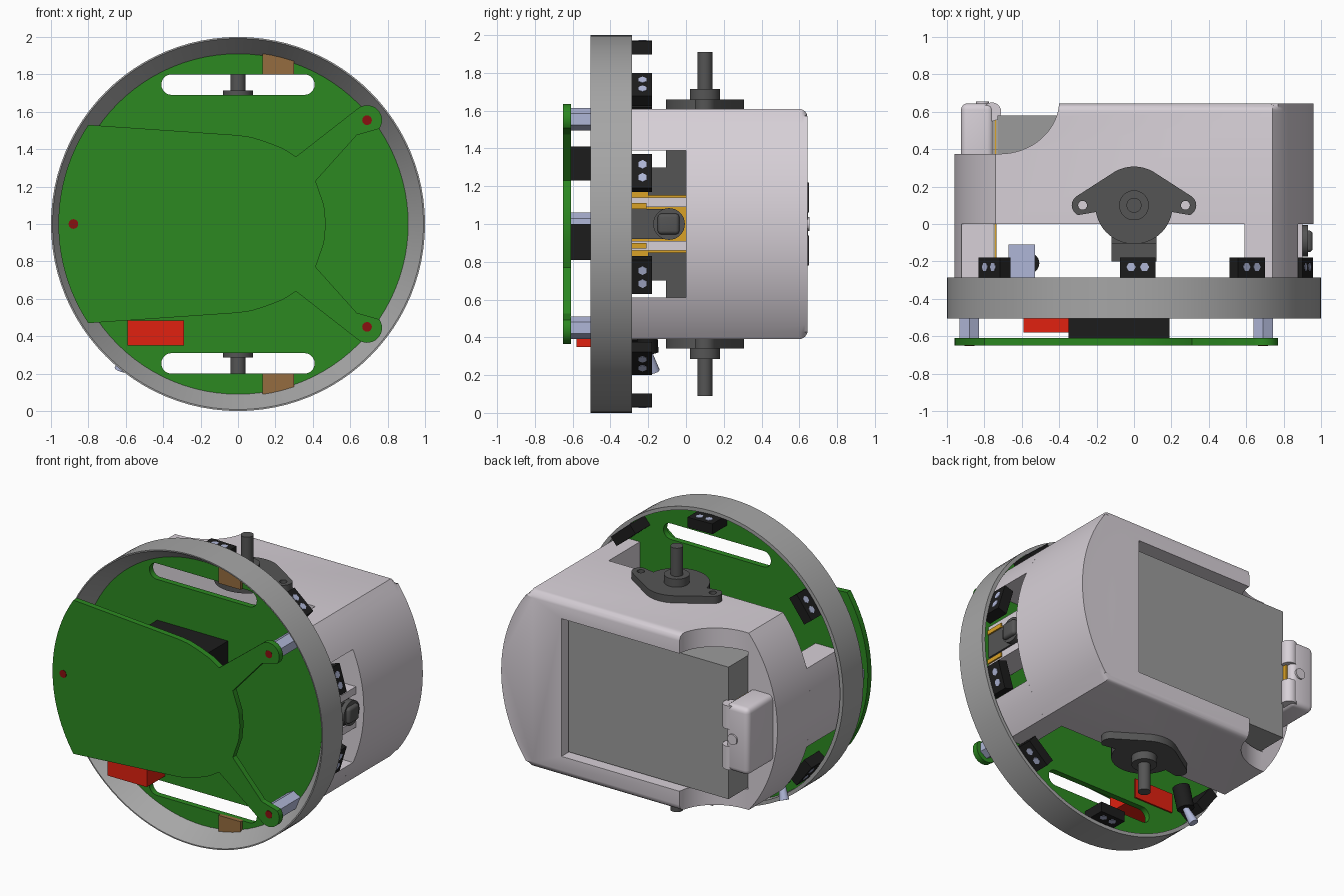
import bpy, bmesh
from math import sin, cos, pi, radians, degrees, asin
from mathutils import Vector, Matrix

if "Cube" in bpy.data.objects:
    bpy.data.objects.remove(bpy.data.objects["Cube"])

COL = dict(green=(.025, .25, .015), lilac=(.68, .63, .68), ring=(.38, .38, .38),
           dark=(.09, .09, .09), black=(.012, .012, .012), red=(.75, .015, .005),
           steel=(.43, .47, .68), orange=(.7, .36, .02), brown=(.3, .15, .05),
           cell=(.33, .33, .33), crimson=(.25, .005, .005))
MATS = {}
for k, c in COL.items():
    MATS[k] = bpy.data.materials.new(k)
    MATS[k].diffuse_color = (*c, 1)


def smooth(ob):
    bpy.ops.object.select_all(action='DESELECT')
    bpy.context.view_layer.objects.active = ob
    ob.select_set(True)
    bpy.ops.object.shade_smooth_by_angle(angle=radians(30))


def finish(name, bm, mat):
    bmesh.ops.recalc_face_normals(bm, faces=bm.faces)
    me = bpy.data.meshes.new(name)
    bm.to_mesh(me)
    bm.free()
    ob = bpy.data.objects.new(name, me)
    bpy.context.collection.objects.link(ob)
    me.materials.append(MATS[mat])
    smooth(ob)
    return ob


def prism(name, pts, axis, lo, hi, mat, bevel=0):
    """Extrude an (x,z) outline along y, or an (x,y) outline along z."""
    bm = bmesh.new()
    put = (lambda p, d: (p[0], d, p[1])) if axis == 'y' else (lambda p, d: (p[0], p[1], d))
    a = [bm.verts.new(put(p, lo)) for p in pts]
    b = [bm.verts.new(put(p, hi)) for p in pts]
    n = len(pts)
    bm.faces.new(a)
    bm.faces.new(b)
    for i in range(n):
        bm.faces.new((a[i], a[(i + 1) % n], b[(i + 1) % n], b[i]))
    if bevel:
        bs = set(b)
        es = [e for e in bm.edges if e.verts[0] in bs and e.verts[1] in bs]
        bmesh.ops.bevel(bm, geom=es, offset=bevel, segments=4, profile=.5, affect='EDGES')
    return finish(name, bm, mat)


def box(name, x, y, z, mat, m=None, bevel=0):
    bm = bmesh.new()
    bmesh.ops.create_cube(bm, size=1)
    bmesh.ops.transform(bm, verts=bm.verts, matrix=Matrix.Translation(
        ((x[0] + x[1]) / 2, (y[0] + y[1]) / 2, (z[0] + z[1]) / 2))
        @ Matrix.Diagonal((x[1] - x[0], y[1] - y[0], z[1] - z[0], 1)))
    if bevel:
        bmesh.ops.bevel(bm, geom=bm.edges[:], offset=bevel, segments=4, profile=.5, affect='EDGES')
    if m:
        bm.transform(m)
    return finish(name, bm, mat)


def rod(name, p, q, r, mat, n=32, r2=None):
    p, q = Vector(p), Vector(q)
    bm = bmesh.new()
    bmesh.ops.create_cone(bm, cap_ends=True, segments=n, radius1=r,
                          radius2=r if r2 is None else r2, depth=(q - p).length)
    bm.transform(Matrix.Translation((p + q) / 2) @ (q - p).to_track_quat('Z', 'Y').to_matrix().to_4x4())
    return finish(name, bm, mat)


def arc(cx, cy, rx, ry, a0, a1, n):
    return [(cx + rx * cos(radians(a0 + (a1 - a0) * i / n)),
             cy + ry * sin(radians(a0 + (a1 - a0) * i / n))) for i in range(n + 1)]


def cut(ob, *cutters):
    bpy.context.view_layer.objects.active = ob
    for c in cutters:
        md = ob.modifiers.new('cut', 'BOOLEAN')
        md.operation, md.solver, md.object = 'DIFFERENCE', 'EXACT', c
        bpy.ops.object.modifier_apply(modifier=md.name)
        bpy.data.objects.remove(c)
    smooth(ob)


def rim(z):
    """Angle on the body's round end at a height above its centre."""
    return degrees(asin(z / .96))


# outer ring with a funnel-shaped front
bm = bmesh.new()
prof = [(.992, -.505), (1, -.505), (1, -.285), (.975, -.285), (.975, -.385), (.91, -.385)]
N = 96
rows = [[bm.verts.new((r * cos(2 * pi * i / N), y, 1 + r * sin(2 * pi * i / N))) for r, y in prof]
        for i in range(N)]
for i in range(N):
    for j in range(6):
        k = (j + 1) % 6
        bm.faces.new((rows[i][j], rows[i][k], rows[(i + 1) % N][k], rows[(i + 1) % N][j]))
finish('bumper_ring', bm, 'ring')

# main circuit board with wheel slots
board = prism('main_board', arc(0, 1, .975, .975, 0, 360, 96)[:-1], 'y', -.38, -.34, 'green')
cut(board, *[prism('slot', arc(.355, z, .055, .055, -90, 90, 10) + arc(-.355, z, .055, .055, 90, 270, 10),
                   'y', -.5, -.1, 'green') for z in (1.745, .255)])

# front circuit board: half outline mirrored about z = 1
half = [(.47, 0), (.46, .1), (.415, .23), (.635, .475)]
half += arc(.69, .555, .08, .08, -35, 125, 14)
half += [(.31, .36), (.24, .405), (.15, .44), (.07, .465), (0, .475), (-.8, .53)]
half += arc(0, 0, .96, .96, 180 - rim(.53), 180, 14)
outline = [(x, 1 + z) for x, z in half] + [(x, 1 - z) for x, z in half[-2:0:-1]]
prism('front_board', outline, 'y', -.65, -.61, 'green')

# hex standoffs and screws
for x, z in ((-.88, 1), (.69, 1.555), (.69, .45)):
    rod('standoff', (x, -.612, z), (x, -.37, z), .06, 'steel', 6)
    rod('standoff_screw', (x, -.652, z), (x, -.6, z), .026, 'crimson', 16)

# board components
for z in ((.81, 1), (1.23, 1.41)):
    box('pin_header', (-.35, .19), (-.612, -.37), z, 'black')
box('red_connector', (-.59, -.29), (-.58, -.33), (.35, .485), 'red')
for z in ((1.8, 1.91), (.09, .2)):
    box('brown_pad', (.13, .3), (-.4, -.37), z, 'brown')
box('power_plug', (-.67, -.53), (-.35, -.11), (.93, 1.07), 'steel')

# edge sensors, each with two lenses
for ang in (88.8, -88.8, 49.6, -49.6, 16.8, -16.8, 143, -143):
    m = Matrix.Translation((0, 0, 1)) @ Matrix.Rotation(-radians(ang), 4, 'Y')
    box('edge_sensor', (.9, .97), (-.345, -.18), (-.095, .095), 'black', m)
    for s in (-.036, .036):
        rod('sensor_lens', m @ Vector((.94, -.23, s)), m @ Vector((.973, -.23, s)), .025, 'steel', 6)

# body shell: round-ended block with rounded back edges
a = rim(.61)
body = prism('body_shell', arc(0, 1, .96, .96, -a, a, 28) + arc(0, 1, .96, .96, 180 - a, 180 + a, 28),
             'y', 0, .643, 'lilac', .045)
cut(body,
    prism('corner_cutter', arc(-.72, .66, .32, .285, 0, -90, 16) + [(-1.3, .375), (-1.3, .9), (-.4, .9)],
          'z', 0, 2, 'lilac'),
    box('bay_cutter', (-.735, .5), (.05, .9), (.53, 1.48), 'lilac'))
box('battery', (-.73, .49), (.04, .58), (.54, 1.45), 'cell')
box('orange_strip', (-.747, -.735), (-.34, .6), (.8, 1.2), 'orange')

# latch on the left side
box('latch', (-.925, -.75), (.25, .645), (.77, 1.23), 'lilac', None, .035)
rod('latch_screw', (-.81, .6, 1), (-.81, .655, 1), .036, 'lilac', 24)
for s in (-1, 1):
    rod('latch_rib', (-.76, .6, 1 + s * .22), (-.76, .6, 1 + s * .06), .05, 'lilac', 20)

# walls joining body to board: one on the left, two corners on the right
al = rim(.27)
prism('left_wall', arc(0, 1, .96, .96, 180 - al, 180 + al, 20) + [(-.75, .73), (-.75, 1.27)],
      'y', -.34, .01, 'lilac')
for s in (-1, 1):
    prism('right_corner_wall', [(x, 1 + s * (z - 1)) for x, z in
                                [(.59, 1.39)] + arc(0, 1, .96, .96, rim(.39), a, 8) + [(.59, 1.61)]],
          'y', -.34, .01, 'lilac')
    box('support_frame', (.72, .9), (-.34, .01), sorted((1 + s * .09, 1 + s * .14)), 'lilac')

# rolling support on the right
box('support_post', (.76, .9), (-.34, -.1), (.92, 1.08), 'dark')
rod('support_roller', (.76, -.09, 1), (.93, -.09, 1), .084, 'dark')
box('support_tip', (.9, .955), (-.15, -.035), (.945, 1.055), 'dark', None, .02)
for z in ((.87, .9), (1.08, 1.11)):
    box('support_shim', (.75, .91), (-.34, -.21), z, 'orange')

# motors with flange, hub and shaft, top and bottom
for s in (-1, 1):
    Z = lambda v: 1 + s * v
    box('motor_block', (-.12, .12), (-.2, .01), sorted((Z(.15), Z(.3))), 'dark')
    box('motor_cover', (-.12, .12), (-.105, .01), sorted((Z(.3), Z(.39))), 'dark')
    fl = arc(.275, .1, .058, .058, -65, 60, 8) + arc(0, .1, .207, .207, 60, 120, 10)
    fl += arc(-.275, .1, .058, .058, 120, 245, 8) + arc(0, .1, .207, .207, 190, 350, 24)
    flange = prism('motor_flange', fl, 'z', *sorted((Z(.6), Z(.66))), 'dark')
    cut(flange, *[rod('hole', (x, .1, Z(.5)), (x, .1, Z(.8)), .024, 'dark', 16) for x in (-.275, .275)])
    rod('motor_hub', (0, .1, Z(.655)), (0, .1, Z(.715)), .08, 'dark')
    rod('motor_shaft', (0, .1, Z(.7)), (0, .1, Z(.91)), .04, 'dark')

# toggle switch at lower left
rod('switch_body', (-.56, -.21, .47), (-.59, -.2, .32), .055, 'black', 24)
rod('switch_lever', (-.59, -.2, .32), (-.63, -.17, .22), .02, 'steel', 16, .032)

for m in bpy.data.materials:
    if m.users and not m.is_grease_pencil:
        m.use_nodes = True
        m.node_tree.nodes["Principled BSDF"].inputs["Base Color"].default_value = m.diffuse_color
